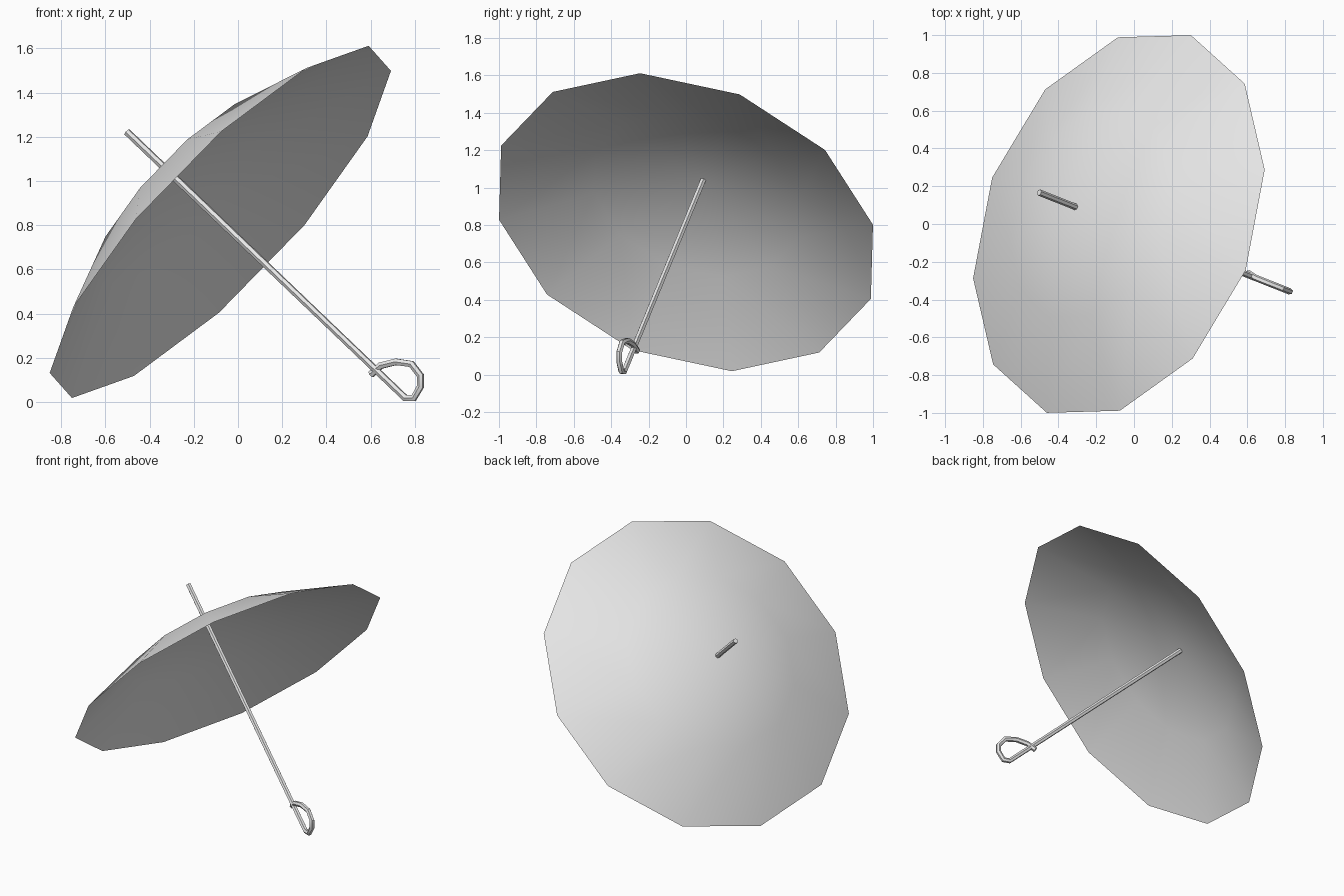
import bpy
import bmesh
from math import sin, cos, pi, radians
from mathutils import Vector

old = bpy.data.objects.get("Cube")
if old:
    bpy.data.objects.remove(old, do_unlink=True)

grey = bpy.data.materials.new("light_grey")
grey.use_nodes = True
colour = (0.8, 0.8, 0.8, 1)
grey.diffuse_color = colour
grey.node_tree.nodes["Principled BSDF"].inputs["Base Color"].default_value = colour

# Tilted frame shared by the canopy and the pole
CENTRE = Vector((-0.08, 0.0, 0.815))
AXIS = Vector((-0.692, 0.273, 0.667)).normalized()
SIDE = Vector((0.67, -0.245, 0.795))
SIDE = (SIDE - AXIS * SIDE.dot(AXIS)).normalized()
OTHER = AXIS.cross(SIDE)
PANELS = 12


def finish(obj):
    """Shade an object smoothly, keeping its sharp edges."""
    bpy.ops.object.select_all(action='DESELECT')
    obj.select_set(True)
    bpy.context.view_layer.objects.active = obj
    if obj.type == 'CURVE':
        bpy.ops.object.convert(target='MESH')
    bpy.ops.object.shade_smooth_by_angle(angle=radians(35))


def tube(name, points, radius):
    """Six-sided capped tube through a list of points."""
    curve = bpy.data.curves.new(name, 'CURVE')
    curve.dimensions = '3D'
    curve.bevel_depth = radius
    curve.bevel_resolution = 1
    curve.use_fill_caps = True
    spline = curve.splines.new('POLY')
    spline.points.add(len(points) - 1)
    for target, point in zip(spline.points, points):
        target.co = (*point, 1)
    curve.materials.append(grey)
    obj = bpy.data.objects.new(name, curve)
    bpy.context.collection.objects.link(obj)
    finish(obj)


# Canopy: a shallow twelve-sided dome, open below
bm = bmesh.new()
rings = []
for radius, height in ((1.07, 0.0), (0.59, 0.22)):
    ring = []
    for i in range(PANELS):
        a = 2 * pi * i / PANELS
        offset = (SIDE * cos(a) + OTHER * sin(a)) * radius
        ring.append(bm.verts.new(CENTRE + offset + AXIS * height))
    rings.append(ring)
apex = bm.verts.new(CENTRE + AXIS * 0.335)
rim, middle = rings
for i in range(PANELS):
    j = (i + 1) % PANELS
    bm.faces.new((rim[i], rim[j], middle[j], middle[i]))
    bm.faces.new((middle[i], middle[j], apex))
mesh = bpy.data.meshes.new("canopy")
bm.to_mesh(mesh)
bm.free()
mesh.materials.append(grey)
canopy = bpy.data.objects.new("canopy", mesh)
bpy.context.collection.objects.link(canopy)
finish(canopy)

# Pole with the hooked handle, curling back to the pole in its own plane
hook = [(0.757, 0.018), (0.795, 0.018), (0.825, 0.07), (0.825, 0.12),
        (0.785, 0.172), (0.715, 0.182), (0.645, 0.165), (0.602, 0.125)]
slope = AXIS.y / AXIS.x
path = [CENTRE + AXIS * 0.61]
path += [Vector((x, slope * (x - CENTRE.x), z)) for x, z in hook]
path[-1].y += 0.01
tube("pole_and_handle", path, 0.017)
